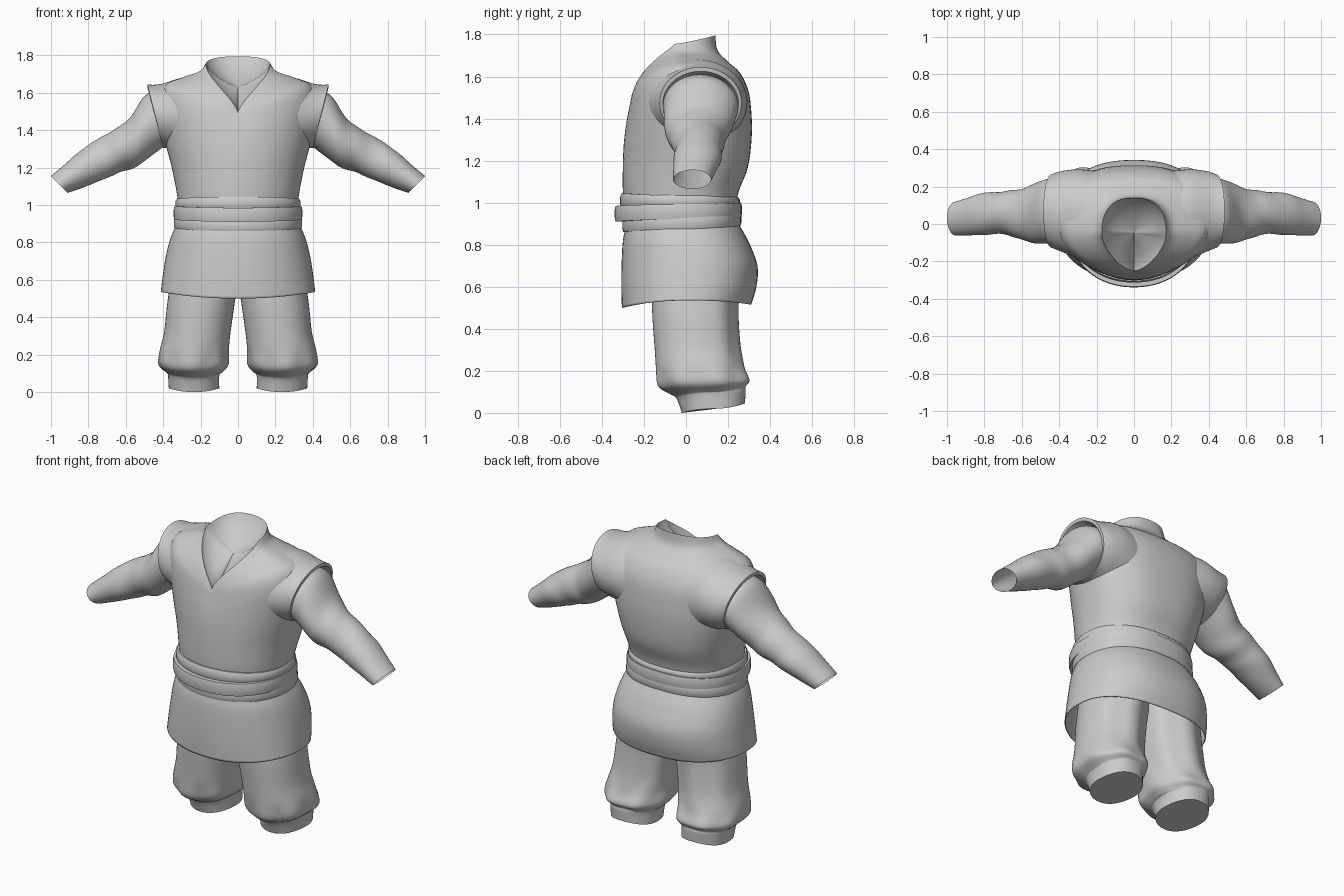
import bpy, bmesh
from math import sin, cos, pi, exp
from mathutils import Vector

cube = bpy.data.objects.get("Cube")
if cube:
    bpy.data.objects.remove(cube)

cloth = bpy.data.materials.new("grey_cloth")
cloth.use_nodes = True
GREY = (0.6, 0.6, 0.6, 1)
cloth.diffuse_color = GREY
cloth.node_tree.nodes["Principled BSDF"].inputs["Base Color"].default_value = GREY
SEG = 64


def smooth_rows(rows, steps):
    """Catmull-Rom interpolation between rows of ring settings."""
    out = []
    for i in range(len(rows) - 1):
        p = [rows[max(0, min(len(rows) - 1, i + k))] for k in (-1, 0, 1, 2)]
        for j in range(steps):
            t = j / steps
            out.append([b + 0.5 * t * (c - a + t * (2 * a - 5 * b + 4 * c - d + t * (3 * (b - c) + d - a)))
                        for a, b, c, d in zip(*p)])
    return out + [list(rows[-1])]


def power(v, p):
    return (1 if v >= 0 else -1) * abs(v) ** p


def level_weight(a):
    return cos(a) ** 2


def body_ring(row, front=1.0, back=0.8, weight=level_weight):
    """Level ring: x0, x1, y front, y back, z side, z front, z back."""
    x0, x1, yf, yb, zs, zf, zb = row
    mid = (yf + yb) / 2
    pts = []
    for i in range(SEG):
        a = 2 * pi * i / SEG          # zero at the front
        c, s = cos(a), sin(a)
        p = front if c > 0 else back
        x = (x0 + x1) / 2 + (x1 - x0) / 2 * power(s, p)
        y = mid - (mid - yf if c > 0 else yb - mid) * power(c, p)
        pts.append(Vector((x, y, zs + ((zf if c > 0 else zb) - zs) * weight(a))))
    return pts


def tunic_ring(row):
    """Body ring whose front dips to a point, more so near the collar."""
    k = min(1, max(0, (row[4] - 1.66) / .09))

    def weight(a):
        c = abs(cos(a))
        if cos(a) <= 0:
            return (1 - k) * c * c + k * c
        tip = max(0, 1 - min(a, 2 * pi - a) / 1.5) ** (1.5 + .7 * k)
        return .45 * k * c + (1 - .45 * k) * tip

    return body_ring(row, 1 + .25 * k, .8, weight)


def arm_ring(row):
    """Tilted ring: top x z, bottom x z, y front, y back."""
    xt, zt, xb, zb, yf, yb = row
    return [Vector(((xt + xb) / 2 + (xt - xb) / 2 * cos(a),
                    (yf + yb) / 2 + (yb - yf) / 2 * sin(a),
                    (zt + zb) / 2 + (zt - zb) / 2 * cos(a)))
            for a in (2 * pi * i / SEG for i in range(SEG))]


def loft(name, rings, side=1, cap=False, thick=0, folds=None):
    """Skin rings into one smooth part; folds(angle, centre) scales points."""
    bm = bmesh.new()
    loops = []
    for ring in rings:
        centre = sum(ring, Vector()) / SEG
        loop = []
        for i, p in enumerate(ring):
            if folds:
                p = centre + (p - centre) * (1 + folds(2 * pi * i / SEG, centre))
            loop.append(bm.verts.new((p.x * side, p.y, p.z)))
        loops.append(loop)
    for low, high in zip(loops, loops[1:]):
        for i in range(SEG):
            j = (i + 1) % SEG
            bm.faces.new((low[i], low[j], high[j], high[i]))
    if cap:
        bm.faces.new(loops[0])
    bmesh.ops.recalc_face_normals(bm, faces=bm.faces)
    mesh = bpy.data.meshes.new(name)
    bm.to_mesh(mesh)
    bm.free()
    mesh.materials.append(cloth)
    obj = bpy.data.objects.new(name, mesh)
    bpy.context.collection.objects.link(obj)
    if thick:
        mod = obj.modifiers.new("thickness", "SOLIDIFY")
        mod.thickness = thick
        mod.offset = -1
    bpy.ops.object.select_all(action="DESELECT")
    obj.select_set(True)
    bpy.context.view_layer.objects.active = obj
    bpy.ops.object.shade_smooth_by_angle(angle=0.75)


def sym(hw, *rest):
    return (-hw, hw) + rest


# Tunic top: waist, chest, shoulders and pointed collar
top_rows = [
    sym(.315, -.285, .235, .95, .95, .95),
    sym(.325, -.30, .25, 1.05, 1.05, 1.05),
    sym(.352, -.30, .295, 1.19, 1.19, 1.17),
    sym(.385, -.295, .313, 1.32, 1.29, 1.32),
    sym(.412, -.285, .31, 1.46, 1.37, 1.44),
    sym(.42, -.275, .295, 1.57, 1.42, 1.54),
    sym(.385, -.268, .255, 1.645, 1.45, 1.62),
    sym(.29, -.262, .20, 1.685, 1.475, 1.67),
    sym(.205, -.255, .15, 1.715, 1.49, 1.725),
    sym(.172, -.25, .14, 1.755, 1.50, 1.795)]
top_rings = [tunic_ring(r) for r in smooth_rows(top_rows, 5)]
loft("tunic_top", top_rings)

# Lining sunk inside the collar
neck = top_rings[-1]
neck_mid = sum(neck, Vector()) / SEG
loft("collar_lining", [[neck_mid + (p - neck_mid) * k - Vector((0, 0, drop)) for p in neck]
                       for k, drop in ((1, 0), (.9, .03), (.6, .06), (.3, .075), (.01, .08))])

# Tunic skirt
skirt_rows = [
    sym(.413, -.305, .31, .535, .50, .515),
    sym(.404, -.308, .335, .61, .60, .60),
    sym(.387, -.306, .34, .72, .72, .70),
    sym(.362, -.30, .30, .82, .82, .81),
    sym(.33, -.285, .25, .89, .89, .90)]
loft("tunic_skirt", [body_ring(r, .92, .84) for r in smooth_rows(skirt_rows, 5)], thick=.005)


# Sash: three overlapping wraps with rounded edges
def wrap(name, hw, yf, yb, front, back, bulge):
    rows = []
    for t, d in ((0, -.03), (0, 0), (.25, bulge), (.75, bulge), (1, 0), (1, -.03)):
        zf = front[0] + (front[1] - front[0]) * t
        zb = back[0] + (back[1] - back[0]) * t
        rows.append(sym(hw + d, yf - d, yb + d, (zf + zb) / 2, zf, zb))
    loft(name, [body_ring(r, .95, .85) for r in rows])


wrap("sash_lower_fold", .338, -.298, .258, (.86, .92), (.89, .95), .005)
wrap("sash_band", .340, -.335, .262, (.91, .985), (.93, 1.0), .004)
wrap("sash_upper_fold", .326, -.305, .248, (.975, 1.045), (.985, 1.025), .008)

# Sleeve, shoulder and trouser leg settings for one side
sleeve_rows = [
    (.43, 1.61, .33, 1.34, -.11, .245),
    (.50, 1.58, .40, 1.31, -.11, .245),
    (.60, 1.445, .53, 1.215, -.095, .20),
    (.72, 1.37, .65, 1.165, -.055, .175),
    (.85, 1.285, .75, 1.125, -.06, .165),
    (.93, 1.215, .84, 1.09, -.06, .14),
    (1.0, 1.155, .91, 1.065, -.06, .12)]
shoulder_rows = [
    (.16, 1.69, .20, 1.23, -.215, .28),
    (.30, 1.68, .29, 1.275, -.185, .292),
    (.40, 1.65, .35, 1.295, -.153, .285),
    (.45, 1.643, .38, 1.303, -.137, .275),
    (.485, 1.645, .40, 1.305, -.125, .264)]
hem_rows = [
    (.483, 1.625, .403, 1.32, -.11, .25),
    (.42, 1.60, .35, 1.34, -.10, .23)]
leg_rows = [
    (.10, .37, -.02, .28, .02, 0, .045),
    (.10, .375, -.045, .285, .09, .07, .105),
    (.085, .385, -.075, .285, .105, .09, .125),
    (.055, .425, -.125, .305, .145, .125, .155),
    (.05, .42, -.14, .28, .22, .20, .22),
    (.04, .395, -.15, .26, .32, .32, .32),
    (.02, .38, -.16, .25, .46, .46, .46),
    (.002, .36, -.165, .25, .60, .60, .60),
    (0, .33, -.19, .22, .78, .78, .78)]


def leg_folds(a, c):
    gather = exp(-((c.z - .16) / .06) ** 2) * sin(7 * a + 1)
    pleats = max(0, -cos(a)) * (cos(6 * a) - 1) * min(1, max(0, (c.z - .1) * 5))
    return .03 * gather + .035 * pleats


def sleeve_folds(a, c):
    slack = max(0, 1 - abs(c.x - .62) / .22)
    return .03 * slack * sin(2 * a + 45 * c.x) + .012 * sin(3 * a + 20 * c.x)


for side, label in ((1, "left"), (-1, "right")):
    loft(label + "_sleeve", [arm_ring(r) for r in smooth_rows(sleeve_rows, 6)],
         side, folds=sleeve_folds)
    loft(label + "_shoulder", [arm_ring(r) for r in smooth_rows(shoulder_rows, 4) + hem_rows], side)
    loft(label + "_trouser_leg", [body_ring(r, .92, .92) for r in smooth_rows(leg_rows, 5)],
         side, cap=True, folds=leg_folds)
